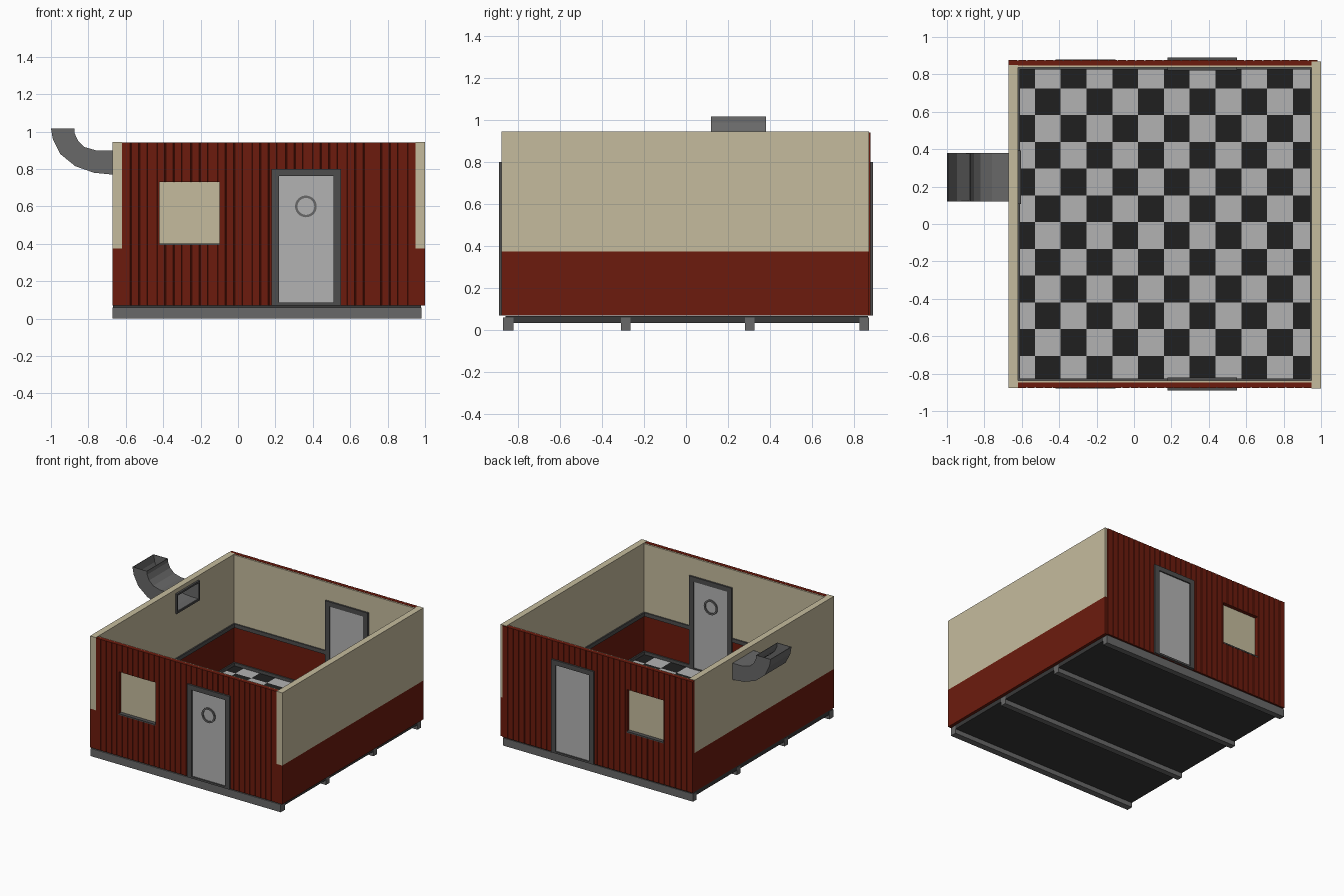
import bpy, bmesh, math

if "Cube" in bpy.data.objects:
    bpy.data.objects.remove(bpy.data.objects["Cube"])


def mat(name, r, g, b):
    m = bpy.data.materials.new(name)
    m.diffuse_color = (r, g, b, 1)
    m.use_nodes = True
    m.node_tree.nodes["Principled BSDF"].inputs["Base Color"].default_value = m.diffuse_color
    return m


RED = mat("red_paint", 0.15, 0.011, 0.004)
CREAM = mat("cream_paint", 0.56, 0.50, 0.34)
DARK = mat("dark_trim", 0.075, 0.075, 0.075)
STEEL = mat("steel", 0.14, 0.14, 0.14)
LIGHT = mat("light_grey", 0.45, 0.45, 0.45)
BLACK = mat("black_tile", 0.014, 0.014, 0.014)
UNDER = mat("underside", 0.04, 0.04, 0.04)


def finish(name, bm, *mats):
    bmesh.ops.recalc_face_normals(bm, faces=bm.faces)
    me = bpy.data.meshes.new(name)
    bm.to_mesh(me)
    bm.free()
    ob = bpy.data.objects.new(name, me)
    bpy.context.collection.objects.link(ob)
    for m in mats:
        me.materials.append(m)
    return ob


def box(name, x, y, z, m=None):
    bm = bmesh.new()
    bmesh.ops.create_cube(bm, size=1)
    for v in bm.verts:
        v.co = [a[0] + (c + 0.5) * (a[1] - a[0]) for a, c in zip((x, y, z), v.co)]
    return finish(name, bm, *([m] if m else []))


def mir(s, a, b):
    return tuple(sorted((s * a, s * b)))


def cut(ob, x, y, z):
    cutter = box("cutter", x, y, z)
    cutter.hide_render = True
    md = ob.modifiers.new("hole", "BOOLEAN")
    md.operation, md.object, md.solver = "DIFFERENCE", cutter, "EXACT"
    bpy.context.view_layer.objects.active = ob
    bpy.ops.object.modifier_apply(modifier=md.name)
    bpy.data.objects.remove(cutter)


def siding(name, s, x0, x1):
    # boarded panel: plan outline with narrow vertical grooves, extruded up
    out, gy, w, n = 0.877, 0.873, 0.004, 34
    pts = [(x0, 0.847), (x0, out)]
    for i in range(1, n):
        c = x0 + (x1 - x0) * i / n
        pts += [(c - w, out), (c - w / 2, gy), (c + w / 2, gy), (c + w, out)]
    pts += [(x1, out), (x1, 0.847)]
    bm = bmesh.new()
    f = bm.faces.new([bm.verts.new((x, s * y, 0.07)) for x, y in pts])
    r = bmesh.ops.extrude_face_region(bm, geom=[f])
    bmesh.ops.translate(bm, vec=(0, 0, 0.872),
                        verts=[v for v in r["geom"] if isinstance(v, bmesh.types.BMVert)])
    return finish(name, bm, RED)


# Base: four runners and floor slab
for i, (a, b) in enumerate([(-0.87, -0.82), (-0.31, -0.265), (0.28, 0.325), (0.825, 0.87)]):
    box(f"runner_{i + 1}", (-0.67, 0.98), (a, b), (0, 0.06), STEEL)
box("floor_slab", (-0.668, 0.978), (-0.86, 0.865), (0.036, 0.069), UNDER)

# Checkered floor, part-width tiles along the edges
xs = [-0.63] + [-0.53 + 0.138 * i for i in range(11)] + [0.955]
ys = [0.85] + [0.725 - 0.143 * i for i in range(11)] + [-0.85]
bm = bmesh.new()
grid = [[bm.verts.new((x, y, 0.076)) for x in xs] for y in ys]
for j in range(len(ys) - 1):
    for i in range(len(xs) - 1):
        f = bm.faces.new((grid[j][i], grid[j + 1][i], grid[j + 1][i + 1], grid[j][i + 1]))
        f.material_index = (i + j) % 2
finish("checkered_floor", bm, BLACK, LIGHT)

# Side walls: red below, cream above
DUCT_Y, DUCT_Z = (0.12, 0.38), (0.77, 0.90)
for side, x, y in (("left", (-0.67, -0.62), (-0.877, 0.85)), ("right", (0.95, 1.0), (-0.879, 0.87))):
    box(f"{side}_wall_lower", x, y, (0.07, 0.375), RED)
    upper = box(f"{side}_wall_upper", x, y, (0.375, 0.945), CREAM)
    if side == "left":
        cut(upper, (-0.7, -0.6), DUCT_Y, DUCT_Z)

# Front and back walls with liner, window recess, and door
WX, WZ = (-0.42, -0.10), (0.40, 0.73)
for side, s, x0, x1 in (("front", -1, -0.62, 0.95), ("back", 1, -0.67, 0.98)):
    wall = siding(f"{side}_siding", s, x0, x1)
    cut(wall, WX, mir(s, 0.8, 0.9), WZ)
    box(f"{side}_liner_lower", (-0.62, 0.95), mir(s, 0.836, 0.848), (0.07, 0.375), RED)
    box(f"{side}_liner_upper", (-0.62, 0.95), mir(s, 0.836, 0.848), (0.375, 0.94), CREAM)
    box(f"{side}_window_sill", WX, mir(s, 0.847, 0.879), (0.393, 0.403), DARK)
    # door
    yf = mir(s, 0.822, 0.89)
    box(f"{side}_door_jamb_a", (0.18, 0.22), yf, (0.07, 0.80), DARK)
    box(f"{side}_door_jamb_b", (0.51, 0.55), yf, (0.07, 0.80), DARK)
    box(f"{side}_door_head", (0.22, 0.51), yf, (0.763, 0.80), DARK)
    box(f"{side}_door_threshold", (0.22, 0.51), yf, (0.07, 0.085), DARK)
    box(f"{side}_door", (0.22, 0.51), mir(s, 0.829, 0.880), (0.085, 0.763), LIGHT)
    # interior rail and skirting, split around the door
    for part, z in (("rail", (0.375, 0.405)), ("skirting", (0.07, 0.10))):
        for k, x in enumerate([(-0.62, 0.18), (0.55, 0.95)]):
            box(f"{side}_{part}_{k + 1}", x, mir(s, 0.826, 0.837), z, DARK)

# Rails and skirting on the side walls
for side, x in (("left", (-0.622, -0.61)), ("right", (0.94, 0.952))):
    box(f"{side}_rail", x, (-0.836, 0.836), (0.375, 0.405), DARK)
    box(f"{side}_skirting", x, (-0.836, 0.836), (0.07, 0.10), DARK)

# Round porthole ring on both faces of the front door
for name, y0, y1 in (("porthole_outer", -0.888, -0.879), ("porthole_inner", -0.830, -0.821)):
    bm = bmesh.new()
    n, loops = 32, []
    for r, y in ((0.058, y0), (0.058, y1), (0.045, y1), (0.045, y0)):
        loops.append([bm.verts.new((0.363 + r * math.cos(2 * math.pi * i / n), y,
                                    0.60 + r * math.sin(2 * math.pi * i / n))) for i in range(n)])
    for k in range(4):
        a, b = loops[k], loops[(k + 1) % 4]
        for i in range(n):
            bm.faces.new((a[i], a[(i + 1) % n], b[(i + 1) % n], b[i]))
    finish(name, bm, STEEL)

# Rectangular elbow duct through the left wall: open hollow tube
outer = [(-0.61, 0.77), (-0.67, 0.77), (-0.77, 0.78), (-0.87, 0.815), (-0.95, 0.88), (-0.99, 0.96), (-1.0, 1.017)]
inner = [(-0.61, 0.90), (-0.67, 0.90), (-0.76, 0.90), (-0.82, 0.917), (-0.855, 0.95), (-0.873, 0.99), (-0.875, 1.017)]
bm = bmesh.new()
rings = []
for (ax, az), (bx, bz) in zip(outer, inner):
    rings.append([bm.verts.new(p) for p in ((ax, DUCT_Y[0], az), (ax, DUCT_Y[1], az),
                                            (bx, DUCT_Y[1], bz), (bx, DUCT_Y[0], bz))])
for a, b in zip(rings, rings[1:]):
    for i in range(4):
        bm.faces.new((a[i], a[(i + 1) % 4], b[(i + 1) % 4], b[i]))
duct = finish("vent_duct", bm, STEEL)
md = duct.modifiers.new("thickness", "SOLIDIFY")
md.thickness, md.offset = 0.006, -1

# Trim frame around the duct mouth inside
fx = (-0.622, -0.605)
box("vent_frame_bottom", fx, (0.108, 0.392), (0.758, 0.772), DARK)
box("vent_frame_top", fx, (0.108, 0.392), (0.898, 0.912), DARK)
box("vent_frame_a", fx, (0.108, 0.122), (0.772, 0.898), DARK)
box("vent_frame_b", fx, (0.378, 0.392), (0.772, 0.898), DARK)
